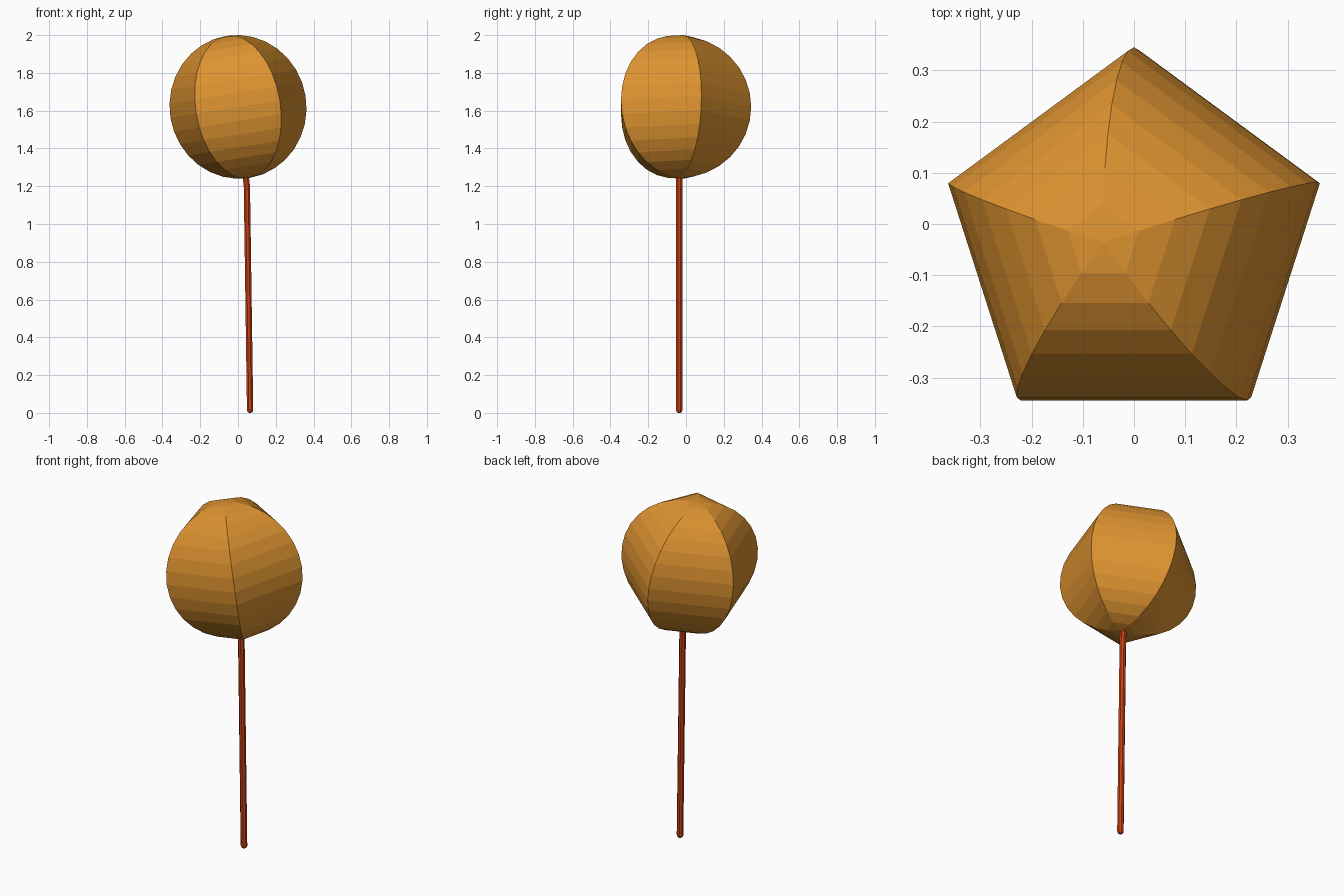
import bpy, bmesh
from math import sin, cos, pi, radians
from mathutils import Matrix

if "Cube" in bpy.data.objects:
    bpy.data.objects.remove(bpy.data.objects["Cube"])


def material(name, rgb):
    m = bpy.data.materials.new(name)
    m.diffuse_color = (*rgb, 1)
    m.use_nodes = True
    m.node_tree.nodes["Principled BSDF"].inputs["Base Color"].default_value = m.diffuse_color
    return m


def lathe(name, rings, sides, mat, start=0.0):
    """Skin a stack of rings (x, z, radius); radius 0 makes a pole."""
    bm = bmesh.new()
    loops = []
    for x, z, r in rings:
        n = sides if r > 0 else 1
        loops.append([bm.verts.new((x + r * cos(start + 2 * pi * i / sides),
                                    r * sin(start + 2 * pi * i / sides), z))
                      for i in range(n)])
    for a, b in zip(loops, loops[1:]):
        for i in range(sides):
            j = (i + 1) % sides
            quad = [a[i % len(a)], a[j % len(a)], b[j % len(b)], b[i % len(b)]]
            bm.faces.new(list(dict.fromkeys(quad)))
    bmesh.ops.recalc_face_normals(bm, faces=bm.faces)
    me = bpy.data.meshes.new(name)
    bm.to_mesh(me)
    bm.free()
    me.materials.append(mat)
    ob = bpy.data.objects.new(name, me)
    bpy.context.collection.objects.link(ob)
    return ob


amber = material("amber", (0.72, 0.29, 0.03))
rust = material("rust red", (0.6, 0.054, 0.007))
Y = -0.036

# Five-sided ball head, leaning towards -x
R, N = 0.381, 16
rings = [(0, -R * cos(pi * k / N), R * sin(pi * k / N) if 0 < k < N else 0)
         for k in range(N + 1)]
head = lathe("head", rings, 5, amber, start=pi / 2)
head.matrix_world = (Matrix.Translation((0, Y, 1.62))
                     @ Matrix.Rotation(radians(-9.25), 4, 'Y'))

# Thin stick with a rounded foot and a slight bend under the head
r = 0.018
stick = lathe("stick", [(0.064, 0, 0), (0.064, 0.001, 0.009), (0.064, 0.006, 0.015),
                        (0.064, 0.015, r), (0.047, 1.2, r), (0.038, 1.28, r),
                        (0.036, 1.30, 0)], 8, rust, start=pi / 8)
stick.location.y = Y
